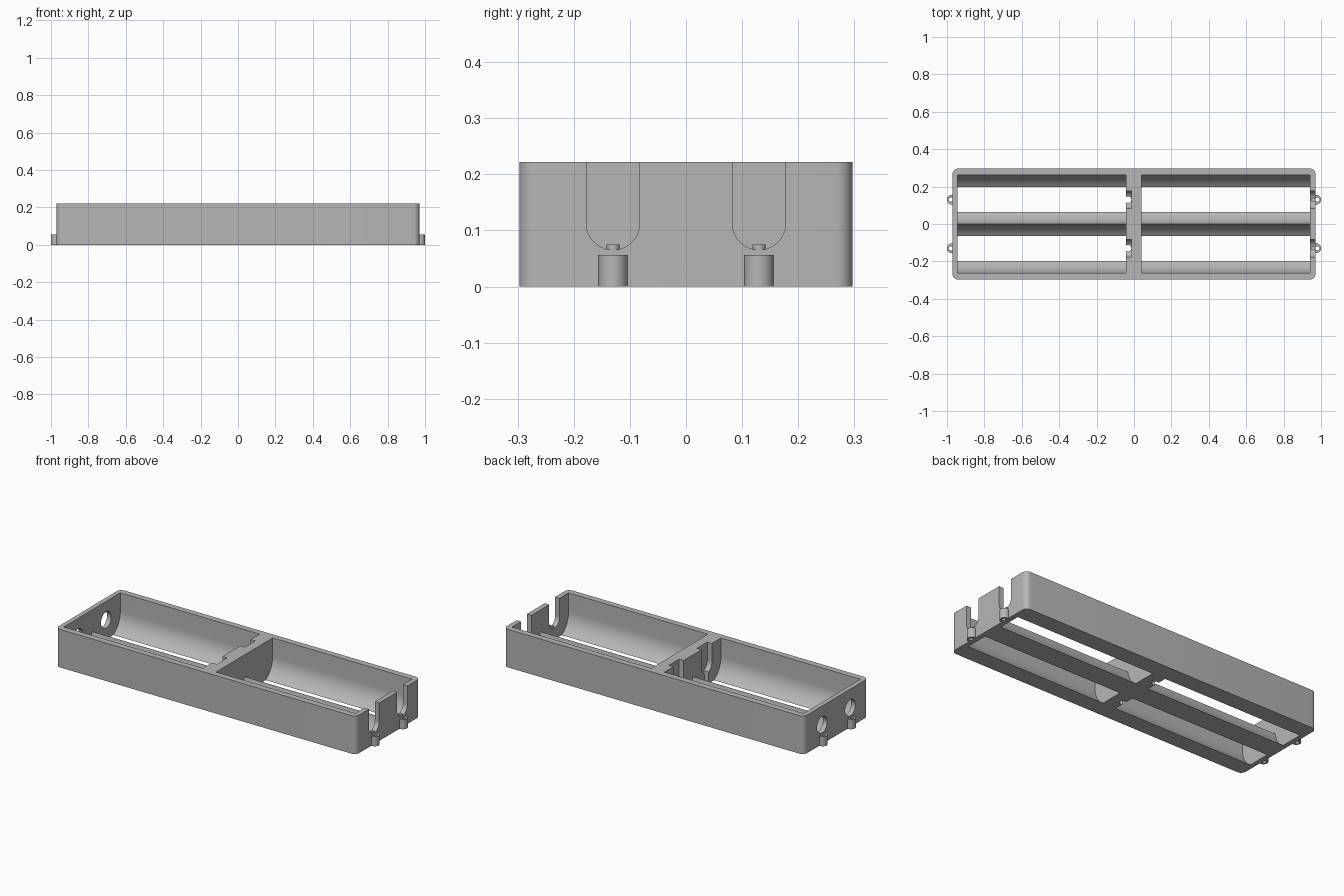
import bpy, bmesh, math
from mathutils import Vector

cube = bpy.data.objects.get("Cube")
if cube:
    bpy.data.objects.remove(cube, do_unlink=True)

HEIGHT = 0.222
AXIS_Z = 0.113          # height of the cell axis
LANES = (-0.13, 0.13)   # y of each row of cells

grey = bpy.data.materials.new("matte grey")
grey.use_nodes = True
colour = (0.47, 0.47, 0.47, 1)
grey.diffuse_color = colour
grey.node_tree.nodes["Principled BSDF"].inputs["Base Color"].default_value = colour


def prism(name, points, offset):
    """Extrude a closed outline along an offset."""
    bm = bmesh.new()
    face = bm.faces.new([bm.verts.new(p) for p in points])
    new = bmesh.ops.extrude_face_region(bm, geom=[face])["geom"]
    bmesh.ops.translate(bm, vec=Vector(offset),
                        verts=[v for v in new if isinstance(v, bmesh.types.BMVert)])
    bmesh.ops.recalc_face_normals(bm, faces=bm.faces[:])
    mesh = bpy.data.meshes.new(name)
    bm.to_mesh(mesh)
    bm.free()
    mesh.materials.append(grey)
    obj = bpy.data.objects.new(name, mesh)
    bpy.context.collection.objects.link(obj)
    return obj


def arc(radius, start, end, steps):
    return [(radius * math.cos(math.radians(start + (end - start) * i / steps)),
             radius * math.sin(math.radians(start + (end - start) * i / steps)))
            for i in range(steps + 1)]


def u_shape(x0, x1, y, radius):
    """Round-bottomed channel, open at the top."""
    outline = [(radius, 0.2)] + arc(radius, 0, -180, 40) + [(-radius, 0.2)]
    return prism("channel_cutter", [(x0, y + a, AXIS_Z + b) for a, b in outline], (x1 - x0, 0, 0))


def round_hole(x0, x1, y, radius):
    ring = arc(radius, 0, 360, 32)[:-1]
    return prism("hole_cutter", [(x0, y + a, AXIS_Z + b) for a, b in ring], (x1 - x0, 0, 0))


def post(name, x, y, radius, z0, z1):
    ring = arc(radius, 0, 360, 24)[:-1]
    return prism(name, [(x + a, y + b, z0) for a, b in ring], (0, 0, z1 - z0))


def activate(obj):
    bpy.ops.object.select_all(action="DESELECT")
    obj.select_set(True)
    bpy.context.view_layer.objects.active = obj


def cut(target, cutter):
    mod = target.modifiers.new("cut", "BOOLEAN")
    mod.operation = "DIFFERENCE"
    mod.solver = "EXACT"
    mod.object = cutter
    activate(target)
    bpy.ops.object.modifier_apply(modifier=mod.name)
    bpy.data.objects.remove(cutter, do_unlink=True)


# Tray with rounded upright corners
outline = []
for sx, sy, start in ((1, 1, 0), (-1, 1, 90), (-1, -1, 180), (1, -1, 270)):
    outline += [(sx * 0.94 + a, sy * 0.267 + b, 0) for a, b in arc(0.03, start, start + 90, 8)]
tray = prism("tray", outline, (0, 0, HEIGHT))

# Cell troughs, contact slots, end holes and wire holes
for y in LANES:
    cut(tray, u_shape(-0.943, -0.043, y, 0.1312))
    cut(tray, u_shape(0.041, 0.941, y, 0.1312))
    cut(tray, u_shape(0.92, 0.99, y, 0.0475))
    cut(tray, u_shape(-0.06, -0.013, y, 0.0475))
    cut(tray, round_hole(-0.99, -0.92, y, 0.0475))
    cut(tray, post("wire_cutter", -0.032, y, 0.018, -0.05, 0.12))

# Terminal sleeves on both ends, with slim pins in the slots
parts = [tray]
for y in LANES:
    for side in (-1, 1):
        sleeve = post("terminal_sleeve", side * 0.974, y, 0.026, 0, 0.056)
        cut(sleeve, post("bore_cutter", side * 0.980, y, 0.011, -0.05, 0.1))
        parts.append(sleeve)
    parts.append(post("terminal_pin", 0.958, y, 0.0115, 0.01, 0.075))

for obj in parts:
    activate(obj)
    bpy.ops.object.shade_smooth_by_angle(angle=math.radians(30))
